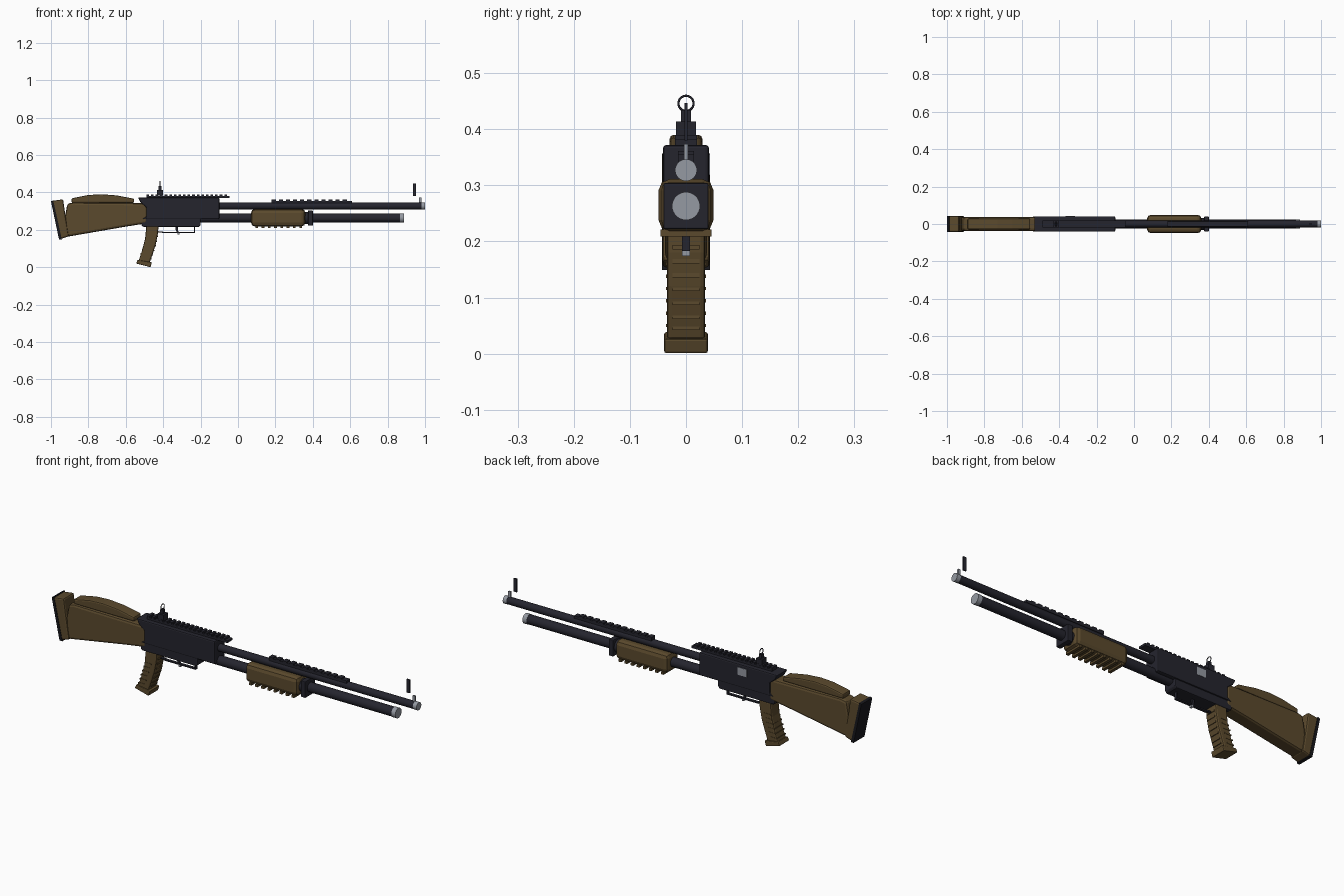
import bpy, bmesh, math
from mathutils import Matrix

if "Cube" in bpy.data.objects:
    bpy.data.objects.remove(bpy.data.objects["Cube"])


def material(name, rgb):
    m = bpy.data.materials.new(name)
    m.diffuse_color = (*rgb, 1)
    m.use_nodes = True
    m.node_tree.nodes["Principled BSDF"].inputs["Base Color"].default_value = m.diffuse_color
    return m


BROWN = material("brown_polymer", (0.105, 0.068, 0.026))
DARK = material("dark_gunmetal", (0.018, 0.018, 0.027))
BLACK = material("black_rubber", (0.009, 0.009, 0.012))
STEEL = material("bare_steel", (0.30, 0.32, 0.36))


def finish(name, bm, mat, bevel=0, smooth=False, segments=2):
    bmesh.ops.recalc_face_normals(bm, faces=bm.faces)
    me = bpy.data.meshes.new(name)
    bm.to_mesh(me)
    bm.free()
    ob = bpy.data.objects.new(name, me)
    bpy.context.collection.objects.link(ob)
    me.materials.append(mat)
    if bevel:
        mod = ob.modifiers.new("bevel", 'BEVEL')
        mod.width, mod.segments = bevel, segments
        mod.limit_method, mod.angle_limit = 'ANGLE', math.radians(40)
    if smooth:
        bpy.ops.object.select_all(action='DESELECT')
        ob.select_set(True)
        bpy.context.view_layer.objects.active = ob
        bpy.ops.object.shade_smooth_by_angle(angle=math.radians(35))
    return ob


def add_prism(bm, pts, half):
    """Extrude an x-z outline symmetrically in y."""
    a = [bm.verts.new((x, -half, z)) for x, z in pts]
    b = [bm.verts.new((x, half, z)) for x, z in pts]
    bm.faces.new(a)
    bm.faces.new(b[::-1])
    n = len(pts)
    for i in range(n):
        bm.faces.new((a[i], b[i], b[(i + 1) % n], a[(i + 1) % n]))


def prism(name, pts, half, mat, bevel=0):
    bm = bmesh.new()
    add_prism(bm, pts, half)
    return finish(name, bm, mat, bevel)


def rect(x0, x1, z0, z1):
    return [(x0, z0), (x1, z0), (x1, z1), (x0, z1)]


def boxes(name, rects, half, mat, bevel=0):
    bm = bmesh.new()
    for r in rects:
        add_prism(bm, rect(*r), half)
    return finish(name, bm, mat, bevel)


def tube(name, x0, x1, z, r, mat, sides=32):
    bm = bmesh.new()
    m = Matrix.Translation(((x0 + x1) / 2, 0, z)) @ Matrix.Rotation(math.pi / 2, 4, 'Y')
    bmesh.ops.create_cone(bm, cap_ends=True, segments=sides, radius1=r, radius2=r,
                          depth=x1 - x0, matrix=m)
    return finish(name, bm, mat, 0, True)


# stock
prism("stock", [(-0.925, 0.27), (-0.912, 0.34), (-0.88, 0.346), (-0.485, 0.342), (-0.485, 0.235),
                (-0.6, 0.217), (-0.895, 0.166), (-0.93, 0.162)], 0.037, BROWN, 0.012)
prism("stock_butt", [(-0.992, 0.355), (-0.935, 0.363), (-0.925, 0.29), (-0.905, 0.165),
                     (-0.948, 0.151)], 0.042, BROWN, 0.008)
prism("butt_pad", [(-1.0, 0.353), (-0.988, 0.357), (-0.942, 0.149), (-0.957, 0.149)],
      0.043, BLACK)
prism("cheek_rest", [(-0.89, 0.344), (-0.89, 0.368), (-0.80, 0.386), (-0.73, 0.39), (-0.65, 0.384),
                     (-0.555, 0.366), (-0.555, 0.344)], 0.029, BROWN, 0.007)

# receiver
prism("receiver", [(-0.535, 0.372), (-0.52, 0.345), (-0.49, 0.32), (-0.49, 0.27), (-0.515, 0.257),
                   (-0.10, 0.257), (-0.10, 0.372)], 0.041, DARK, 0.012)
prism("lower_receiver", [(-0.515, 0.27), (-0.515, 0.22), (-0.505, 0.216), (-0.21, 0.216),
                         (-0.20, 0.224), (-0.20, 0.27)], 0.035, DARK, 0.005)
port = boxes("ejection_port", [(-0.365, -0.315, 0.318, 0.356)], 0.003, STEEL)
port.location.y = 0.0395

# top rail with teeth
rail = [(-0.49, -0.045, 0.371, 0.382)]
rail += [(-0.49 + i * 0.0245, -0.476 + i * 0.0245, 0.381, 0.39) for i in range(18)]
boxes("receiver_rail", rail, 0.02, DARK)
rib = [(0.18, 0.61, 0.342, 0.355)]
rib += [(0.18 + i * 0.038, 0.202 + i * 0.038, 0.354, 0.361) for i in range(11)]
boxes("barrel_rib", rib, 0.014, DARK)

# pistol grip
prism("pistol_grip", [(-0.49, 0.222), (-0.425, 0.222), (-0.428, 0.18), (-0.44, 0.12), (-0.458, 0.065),
                      (-0.473, 0.022), (-0.533, 0.03), (-0.513, 0.09), (-0.497, 0.15)],
      0.034, BROWN, 0.008)
prism("grip_base", [(-0.545, 0.02), (-0.468, 0.0), (-0.46, 0.026), (-0.537, 0.039)],
      0.039, BROWN, 0.004)
bars = [(-0.45, -0.423 - (0.195 - z) * 0.20, z - 0.004, z + 0.004) for z in (0.19, 0.165, 0.14)]
bars += [(-0.475, -0.437 - (0.12 - z) * 0.33, z - 0.003, z + 0.003) for z in (0.115, 0.09, 0.065, 0.045)]
boxes("grip_ridges", bars, 0.024, BROWN)
side = [(-0.492 - (0.16 - z) * 0.32, -0.455 - (0.16 - z) * 0.32, z - 0.003, z + 0.003)
        for z in (0.16, 0.138, 0.116, 0.094, 0.072, 0.05)]
boxes("grip_side_ridges", side, 0.0355, BROWN)

# trigger and guard
boxes("trigger_guard", [(-0.405, -0.23, 0.183, 0.189), (-0.236, -0.23, 0.183, 0.22),
                        (-0.43, -0.40, 0.186, 0.192)], 0.007, DARK)
prism("trigger", [(-0.335, 0.22), (-0.32, 0.22), (-0.322, 0.2), (-0.314, 0.178),
                  (-0.321, 0.176), (-0.333, 0.198)], 0.004, DARK)
boxes("trigger_tip", [(-0.324, -0.314, 0.174, 0.184)], 0.007, STEEL)

# barrel and magazine tube
tube("barrel", -0.11, 0.982, 0.327, 0.0185, DARK)
tube("muzzle_ring", 0.98, 1.0, 0.327, 0.0195, STEEL)
tube("magazine_tube", -0.2, 0.87, 0.263, 0.0235, DARK)
tube("magazine_cap", 0.865, 0.887, 0.263, 0.025, STEEL)
boxes("tube_clamp", [(0.375, 0.40, 0.222, 0.304)], 0.04, DARK, 0.003)
tube("clamp_spacer", 0.35, 0.38, 0.263, 0.032, DARK)

# sliding fore-end with slats underneath
boxes("fore_end", [(0.07, 0.36, 0.218, 0.311)], 0.049, BROWN, 0.02)
slats = [(0.093 + i * 0.0335, 0.107 + i * 0.0335, 0.209, 0.221) for i in range(8)]
boxes("fore_end_slats", slats, 0.045, BROWN)

# rear sight with aperture ring
boxes("rear_sight_base", [(-0.433, -0.40, 0.383, 0.414)], 0.018, DARK)
boxes("rear_sight_post", [(-0.424, -0.409, 0.41, 0.434)], 0.009, DARK)
bpy.ops.mesh.primitive_torus_add(major_radius=0.0135, minor_radius=0.002, major_segments=28,
                                 minor_segments=8, location=(-0.417, 0, 0.446),
                                 rotation=(0, math.pi / 2, 0))
ring = bpy.context.object
ring.name = "rear_sight_ring"
ring.data.materials.append(DARK)
bpy.ops.object.shade_smooth_by_angle(angle=math.radians(60))

# front sight blade floats above the muzzle bead
boxes("front_sight_blade", [(0.935, 0.951, 0.38, 0.447)], 0.003, DARK)
boxes("front_bead", [(0.968, 0.981, 0.34, 0.374)], 0.004, STEEL)
